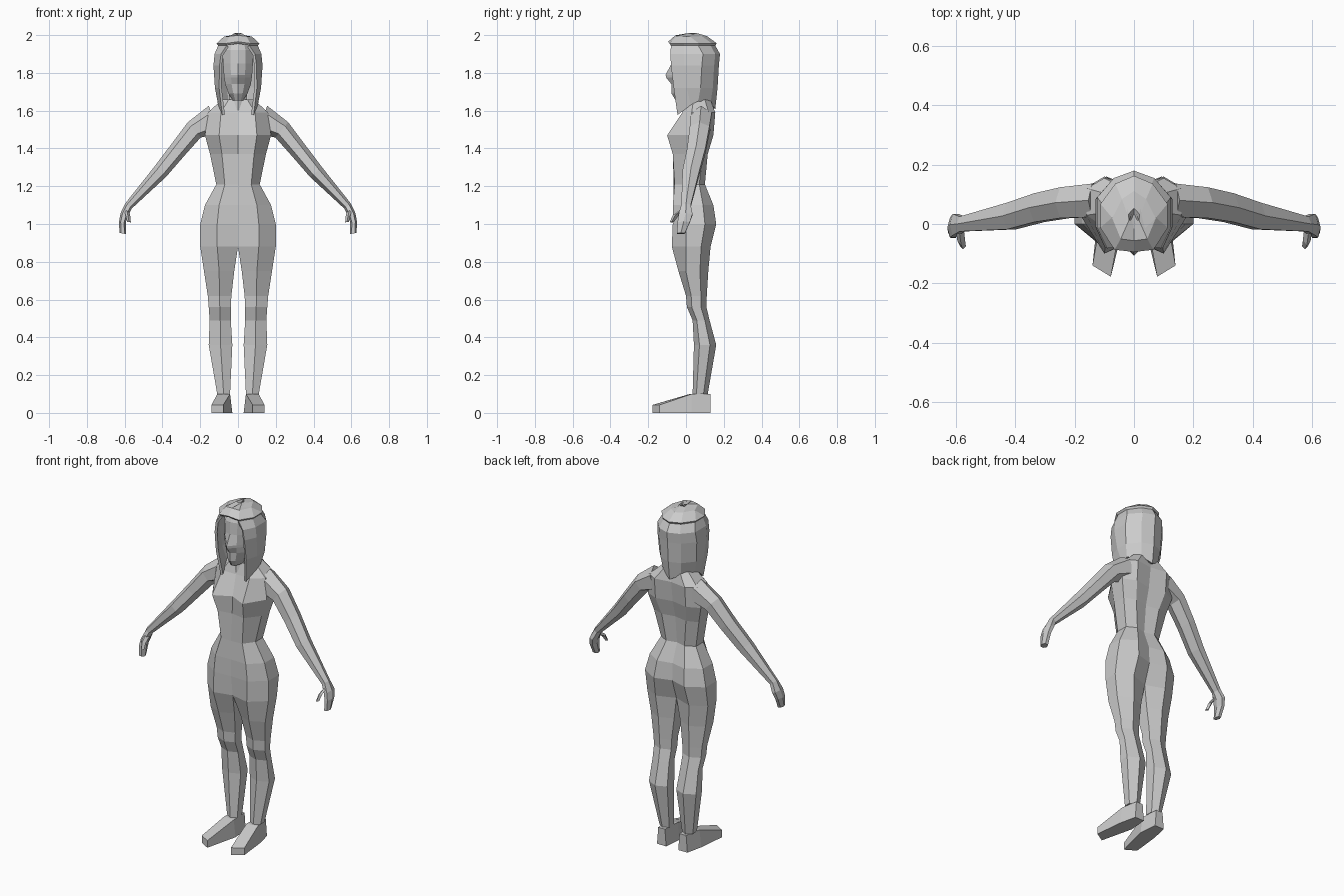
import bpy, bmesh, math
from mathutils import Vector

if "Cube" in bpy.data.objects:
    bpy.data.objects.remove(bpy.data.objects["Cube"])

grey = bpy.data.materials.new("plain_grey")
grey.diffuse_color = (0.6, 0.6, 0.6, 1)
grey.use_nodes = True
grey.node_tree.nodes["Principled BSDF"].inputs["Base Color"].default_value = grey.diffuse_color


def loft(name, groups, closed=True, caps=(True, True)):
    """Skin rings of points on the +x side, then mirror to the -x side."""
    bm = bmesh.new()
    for rings in groups:
        vs = [[bm.verts.new(p) for p in r] for r in rings]
        n = len(vs[0])
        for a, b in zip(vs, vs[1:]):
            for i in range(n if closed else n - 1):
                j = (i + 1) % n
                bm.faces.new((a[i], a[j], b[j], b[i]))
        if caps[0]:
            bm.faces.new(vs[0])
        if caps[1]:
            bm.faces.new(vs[-1])
    bmesh.ops.remove_doubles(bm, verts=bm.verts[:], dist=0.0005)
    bmesh.ops.mirror(bm, geom=bm.verts[:] + bm.edges[:] + bm.faces[:],
                     axis='X', merge_dist=0.0005)
    bmesh.ops.recalc_face_normals(bm, faces=bm.faces[:])
    me = bpy.data.meshes.new(name)
    bm.to_mesh(me)
    bm.free()
    me.materials.append(grey)
    ob = bpy.data.objects.new(name, me)
    bpy.context.collection.objects.link(ob)
    return ob


# Torso: z, half width, front x, front centre y, front y, side y pair,
# back x, back y, back centre y
torso_rows = [
    (0.88, .20, .11, -.05, -.075, 0, .08, .11, .13, .09),
    (1.00, .20, .11, -.065, -.07, 0, .10, .10, .16, .13),
    (1.10, .175, .10, -.065, -.07, 0, .09, .09, .145, .125),
    (1.21, .115, .07, -.065, -.06, 0, .07, .06, .10, .085),
    (1.37, .148, .085, -.055, -.07, .01, .09, .08, .115, .10),
    (1.47, .175, .10, -.05, -.10, .02, .11, .10, .145, .125),
    (1.59, .16, .09, -.02, -.02, .03, .12, .10, .155, .14),
    (1.658, .085, .05, 0, 0, .04, .10, .05, .13, .13),
]
torso = [[(0, fc, z), (xm, fm, z), (w, s1, z), (w, s2, z), (xb, bm_, z), (0, bc, z)]
         for z, w, xm, fc, fm, s1, s2, xb, bm_, bc in torso_rows]
loft("torso", [torso], closed=False, caps=(False, True))

# Legs: z, inner x, outer x, front y, back y
leg_rows = [
    (0.75, .02, .18, -.04, .118),
    (0.62, .035, .16, 0, .11),
    (0.56, .038, .155, .005, .108),
    (0.49, .038, .15, .035, .125),
    (0.36, .03, .155, .042, .16),
    (0.10, .042, .11, .035, .115),
]
legs = [torso[0]]
for z, xi, xo, yf, yb in leg_rows:
    d, xm = yb - yf, (xi + xo) / 2
    legs.append([(xi, yf + .22 * d, z), (xm, yf, z), (xo, yf + .25 * d, z),
                 (xo, yf + .72 * d, z), (xm, yb, z), (xi, yb - .22 * d, z)])
loft("legs", [legs], caps=(False, True))

# Feet: inner x, inner y, outer x, outer y, top z, top inset
foot = [[(xi, yi, 0), (xo, yo, 0), (xo - t, yo, z), (xi + t, yi, z)]
        for xi, yi, xo, yo, z, t in [(.04, .13, .10, .13, .10, .008),
                                     (.03, .02, .122, .03, .10, .012),
                                     (.078, -.178, .14, -.14, .042, 0)]]
loft("feet", [foot])


def tube(rows, sides=6):
    """Rings along a limb: x, y, z, radius, y radius, tilt in degrees."""
    out = []
    for x, y, z, r, ry, tilt in rows:
        t = math.radians(tilt)
        across = Vector((math.sin(t), 0, math.cos(t)))
        out.append([Vector((x, y, z)) + across * r * math.cos(a) + Vector((0, ry * math.sin(a), 0))
                    for a in (math.tau * k / sides for k in range(sides))])
    return out


# Arms and flat hands
arm = tube([(.13, .08, 1.552, .078, .065, 18),
            (.232, .072, 1.498, .053, .06, 40),
            (.32, .055, 1.39, .046, .056, 50),
            (.413, .027, 1.275, .041, .052, 51),
            (.58, 0, 1.095, .022, .029, 55)])
loft("arms", [arm])
hand = tube([(.58, 0, 1.095, .022, .029, 55),
             (.602, -.002, 1.05, .021, .042, 68),
             (.612, -.012, 1.01, .018, .038, 82),
             (.61, -.027, .95, .018, .024, 80)])
loft("hands", [hand])
thumb = tube([(.588, -.015, 1.07, .016, .022, 60),
              (.583, -.055, 1.045, .014, .016, 70),
              (.577, -.075, 1.01, .010, .011, 80)], 4)
loft("thumbs", [thumb])

# Neck
neck = [[(0, f, z), (w, f + .03, z), (w, .08, z), (0, .11, z)]
        for z, w, f in [(1.60, .06, -.02), (1.66, .048, -.015), (1.74, .045, -.02)]]
loft("neck", [neck], closed=False)

# Head: z, half width, centre front y, cheek y, back y
head = [[(0, f, z), (w * .5, c, z), (w, c + .045, z), (w * .9, b - .03, z), (0, b, z)]
        for z, w, f, c, b in [(1.655, .028, -.055, -.05, .03),
                              (1.69, .05, -.076, -.06, .08),
                              (1.74, .068, -.077, -.062, .11),
                              (1.775, .073, -.105, -.066, .12),
                              (1.79, .075, -.108, -.066, .12),
                              (1.85, .079, -.076, -.066, .13),
                              (1.92, .08, -.074, -.062, .13),
                              (1.965, .06, -.055, -.045, .11)]]
loft("head", [head], closed=False)


# Hair: side curtain left open at the face, joined to a closed crown
def hair_half(z, xe, ye, w, yb, drop=(0, 0, 0, 0, 0)):
    pts = [(xe, ye), (w, ye + .07), (w, yb - .09), (w * .55, yb - .025), (0, yb)]
    return [(x, y, z + d) for (x, y), d in zip(pts, drop)]


curtain = [hair_half(1.64, .083, -.045, .105, .155, (-.063, -.01, .01, 0, -.03)),
           hair_half(1.72, .10, -.065, .122, .167),
           hair_half(1.84, .098, -.08, .13, .174),
           hair_half(1.90, .09, -.082, .124, .18),
           hair_half(1.945, .06, -.08, .105, .155)]
crown = [[(0, f, z + up)] + hair_half(z, xe, ye, w, yb)
         for z, up, f, xe, ye, w, yb in [(1.945, .01, -.085, .06, -.08, .105, .155),
                                         (1.982, .004, -.05, .04, -.045, .065, .105),
                                         (1.998, .002, .02, .012, .015, .016, .05)]]
hair_rows = [[r[0]] + r for r in curtain[:-1]]
curtain_ob = loft("hair_curtain", [curtain], closed=False, caps=(False, False))
crown_ob = loft("hair_crown", [crown], closed=False, caps=(False, True))

# Hair thickness
for ob in (curtain_ob, crown_ob):
    s = ob.modifiers.new("thickness", 'SOLIDIFY')
    s.thickness = 0.014
    s.offset = -1
